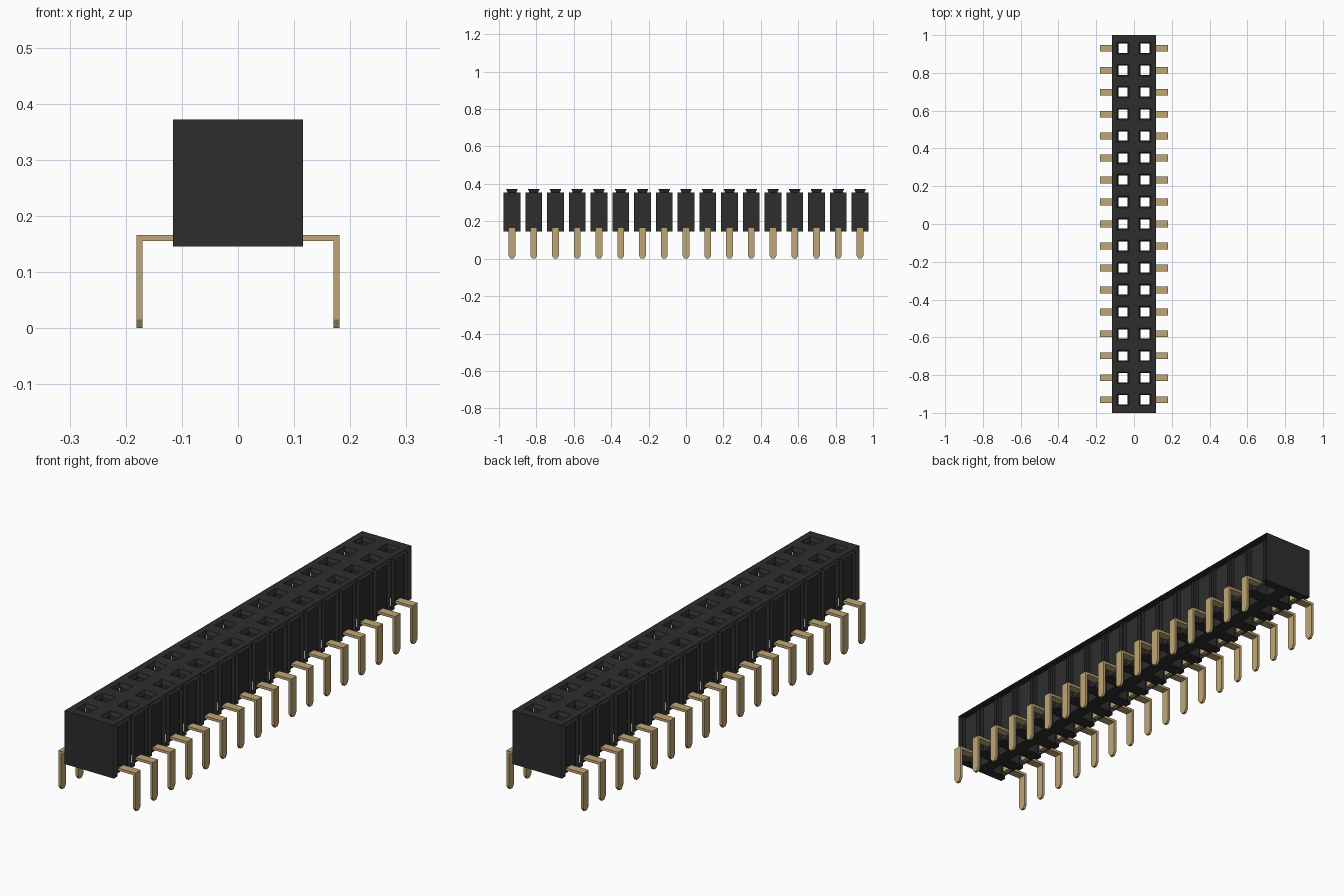
import bpy, bmesh
from mathutils import Vector

cube = bpy.data.objects.get("Cube")
if cube:
    bpy.data.objects.remove(cube, do_unlink=True)

# Main sizes
N, PITCH = 17, 0.1163
ROWS = [(i - (N - 1) / 2) * PITCH for i in range(N)]
HALF_X, HALF_Y, Z0, Z1 = 0.116, 1.0, 0.145, 0.372
FLOOR_X, BAY, BAY_TOP = 0.100, 0.045, 0.355   # side bays
HOLE_X, MOUTH, THROAT, WELL = 0.058, 0.031, 0.024, 0.030


def material(name, rgb, rough):
    m = bpy.data.materials.new(name)
    m.use_nodes = True
    m.diffuse_color = (*rgb, 1)
    b = m.node_tree.nodes["Principled BSDF"]
    b.inputs["Base Color"].default_value = (*rgb, 1)
    b.inputs["Roughness"].default_value = rough
    return m


black = material("black plastic", (0.027, 0.027, 0.027), 0.6)
gold = material("gold metal", (0.53, 0.39, 0.18), 0.5)


def finish(name, bm, mat):
    bmesh.ops.remove_doubles(bm, verts=bm.verts, dist=1e-5)
    me = bpy.data.meshes.new(name)
    bm.to_mesh(me)
    bm.free()
    me.materials.append(mat)
    ob = bpy.data.objects.new(name, me)
    bpy.context.collection.objects.link(ob)
    return ob


def quad(bm, pts, toward):
    """One face whose normal agrees with the given direction."""
    f = bm.faces.new([bm.verts.new(p) for p in pts])
    f.normal_update()
    if f.normal.dot(Vector(toward)) < 0:
        f.normal_flip()


def flat(bm, x0, x1, y0, y1, z, up):
    quad(bm, [(x0, y0, z), (x1, y0, z), (x1, y1, z), (x0, y1, z)], (0, 0, up))


def ring(cx, cy, r, z):
    return [(cx - r, cy - r, z), (cx + r, cy - r, z),
            (cx + r, cy + r, z), (cx - r, cy + r, z)]


# Top plate with two rows of square mouths
bm = bmesh.new()
ys = [-HALF_Y] + [y + d for y in ROWS for d in (-MOUTH, MOUTH)] + [HALF_Y]
for i, (a, b) in enumerate(zip(ys, ys[1:])):
    xs = [-HALF_X, -HOLE_X - MOUTH, -HOLE_X + MOUTH,
          HOLE_X - MOUTH, HOLE_X + MOUTH, HALF_X]
    for k in range(5):
        if not (i % 2 and k in (1, 3)):
            flat(bm, xs[k], xs[k + 1], a, b, Z1, 1)
finish("top_plate", bm, black)

# End walls
for name, s in (("front_wall", -1), ("back_wall", 1)):
    bm = bmesh.new()
    y = s * HALF_Y
    quad(bm, [(-HALF_X, y, Z0), (HALF_X, y, Z0), (HALF_X, y, Z1), (-HALF_X, y, Z1)], (0, s, 0))
    finish(name, bm, black)

# Underside, notched at the bays and open below the sockets
bm = bmesh.new()
edge = -HALF_Y
for y in ROWS:
    flat(bm, -HALF_X, HALF_X, edge, y - BAY, Z0, -1)
    for s in (-1, 1):
        flat(bm, -FLOOR_X, FLOOR_X, y + s * BAY, y + s * WELL, Z0, -1)
    flat(bm, -HOLE_X + WELL, HOLE_X - WELL, y - WELL, y + WELL, Z0, -1)
    edge = y + BAY
flat(bm, -HALF_X, HALF_X, edge, HALF_Y, Z0, -1)
finish("underside", bm, black)

# Recessed side bays: floor, two cheeks and a ceiling
for name, s in (("left_bays", 1), ("right_bays", -1)):
    bm = bmesh.new()
    xi, xo = s * FLOOR_X, s * HALF_X
    for y in ROWS:
        a, b = y - BAY, y + BAY
        quad(bm, [(xi, a, Z0), (xi, b, Z0), (xi, b, BAY_TOP), (xi, a, BAY_TOP)], (s, 0, 0))
        flat(bm, xi, xo, a, b, BAY_TOP, -1)
        for c, d in ((a, 1), (b, -1)):
            quad(bm, [(xi, c, Z0), (xo, c, Z0), (xo, c, BAY_TOP), (xi, c, BAY_TOP)], (0, d, 0))
    finish(name, bm, black)

# Sockets: tapered mouth, lip and a well open on its outer side
for name, s in (("left_sockets", 1), ("right_sockets", -1)):
    bm = bmesh.new()
    cx = s * HOLE_X
    for y in ROWS:
        mouth, throat = ring(cx, y, MOUTH, Z1), ring(cx, y, THROAT, BAY_TOP)
        lip = ring(cx, y, WELL, BAY_TOP)
        low = ring(cx, y, WELL, Z0)
        for k, inward in enumerate(((0, 1, 0), (-1, 0, 0), (0, -1, 0), (1, 0, 0))):
            j = (k + 1) % 4
            quad(bm, [mouth[k], mouth[j], throat[j], throat[k]], inward)
            quad(bm, [throat[k], throat[j], lip[j], lip[k]], (0, 0, -1))
            if inward[0] != -s:
                quad(bm, [lip[k], lip[j], low[j], low[k]], inward)
    finish(name, bm, black)


def block(bm, x0, x1, y, low_half, top_half, z0, z1):
    """Box whose width along y can taper from bottom to top."""
    v = []
    for z, h in ((z0, low_half), (z1, top_half)):
        v += [bm.verts.new(p) for p in
              ((x0, y - h, z), (x1, y - h, z), (x1, y + h, z), (x0, y + h, z))]
    faces = [bm.faces.new([v[i] for i in q]) for q in
             ((3, 2, 1, 0), (4, 5, 6, 7), (0, 1, 5, 4), (1, 2, 6, 5), (2, 3, 7, 6), (3, 0, 4, 7))]
    bmesh.ops.recalc_face_normals(bm, faces=faces)


# Bent pins: contact strip, arm, leg and pointed tip
W = 0.018
for name, s in (("left_pins", 1), ("right_pins", -1)):
    bm = bmesh.new()
    for y in ROWS:
        block(bm, s * 0.083, s * 0.088, y, W, W, 0.166, 0.335)
        block(bm, s * 0.083, s * 0.170, y, W, W, 0.155, 0.166)
        block(bm, s * 0.170, s * 0.181, y, W, W, 0.015, 0.166)
        block(bm, s * 0.170, s * 0.181, y, 0.008, W, 0.0, 0.015)
    finish(name, bm, gold)
